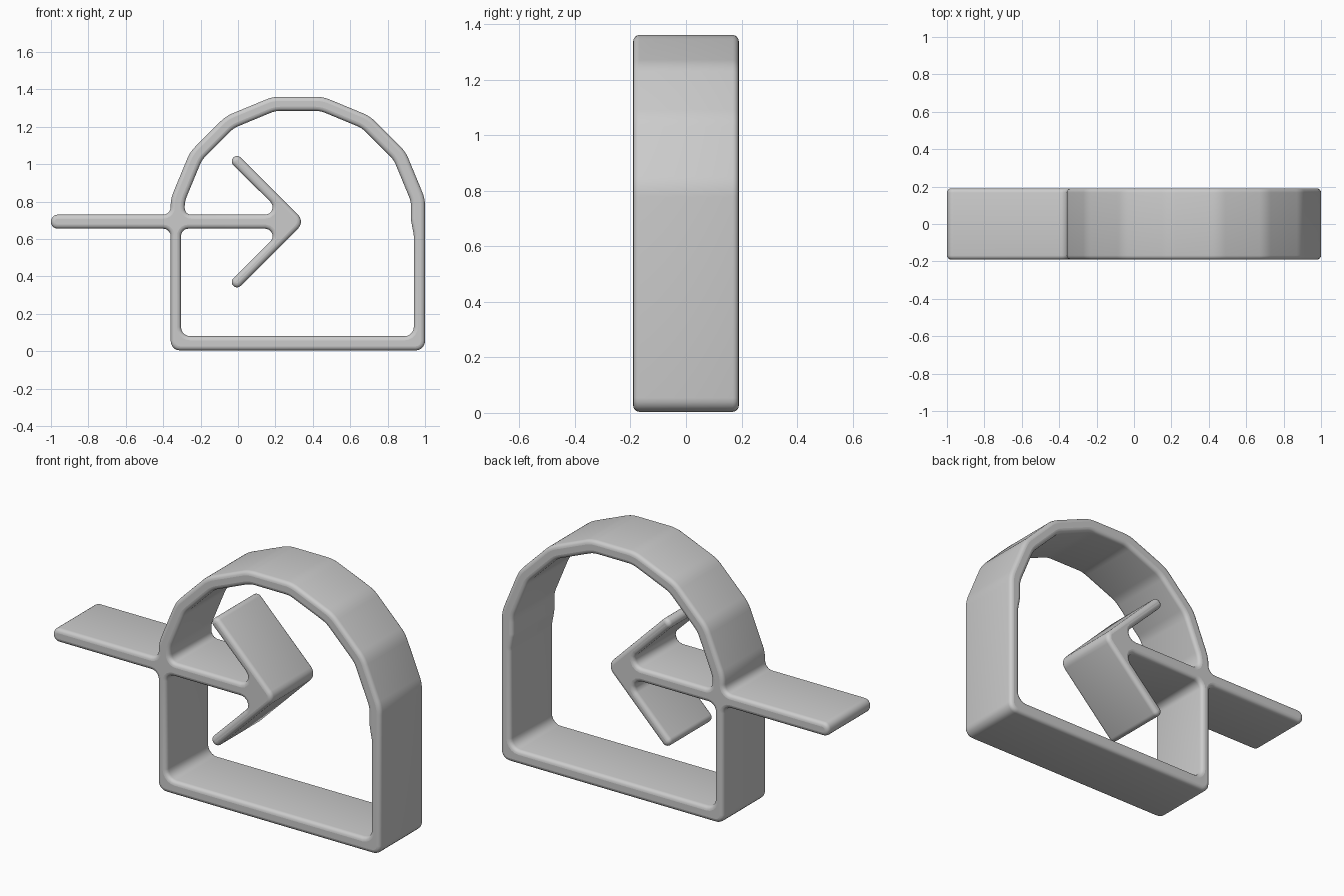
import bpy
import math
from mathutils import Vector

cube = bpy.data.objects.get("Cube")
if cube:
    bpy.data.objects.remove(cube, do_unlink=True)

grey = bpy.data.materials.new("light_grey")
grey.use_nodes = True
grey.diffuse_color = (0.6, 0.6, 0.6, 1)
grey.node_tree.nodes["Principled BSDF"].inputs["Base Color"].default_value = (0.6, 0.6, 0.6, 1)

HALF_DEPTH = 0.19
EDGE = 0.022
MID = 0.6925            # height of the arrow axis
SHAFT = 0.0375          # half thickness of the arrow shaft
ARCH_X, ARCH_Z = 0.32, 0.68


def rounded(corners, steps=5):
    """Replace each (x, z, radius) corner with a tangent arc."""
    out = []
    for i, (x, z, r) in enumerate(corners):
        p = Vector((x, z))
        a = (Vector(corners[i - 1][:2]) - p).normalized()
        b = (Vector(corners[(i + 1) % len(corners)][:2]) - p).normalized()
        half = a.angle(b) / 2
        centre = p + (a + b).normalized() * (r / math.sin(half))
        reach = r / math.tan(half)
        start, end = p + a * reach - centre, p + b * reach - centre
        sweep = start.angle_signed(end)
        for k in range(steps + 1):
            t = -sweep * k / steps
            c, s = math.cos(t), math.sin(t)
            out.append(centre + Vector((start.x * c - start.y * s,
                                        start.x * s + start.y * c)))
    return out


def arch(radius, soft):
    """Upper half of a sixteen-sided ring, right to left."""
    size = radius / math.cos(math.pi / 16)
    angles = [math.pi * (2 * k + 1) / 16 for k in range(8)]
    return [(ARCH_X + size * math.cos(t), ARCH_Z + size * math.sin(t), soft) for t in angles]


# Outer outline: arched frame with the arrow tail sticking out
outer = [(-0.36, 0.004, 0.05), (1.0, 0.004, 0.05)] + arch(0.68, 0.19) + [
    (-0.36, MID + SHAFT, 0.04), (-1.0, MID + SHAFT, 0.035),
    (-1.0, MID - SHAFT, 0.035), (-0.36, MID - SHAFT, 0.04)]

# Opening: inside of the frame, running around the arrow head
barb = [(0.2425, SHAFT, 0.04), (-0.045, 0.3225, 0.027), (-0.005, 0.3625, 0.027)]
upper_barb = [(x, MID + z, r) for x, z, r in barb]
lower_barb = [(x, MID - z, r) for x, z, r in reversed(barb)]
opening = ([(-0.305, 0.08, 0.05), (0.94, 0.08, 0.05), (0.94, 0.62, 0.1), (0.925, 0.7, 0.1)]
           + arch(0.605, 0.14) + [(-0.285, MID + SHAFT, 0.035)]
           + upper_barb + [(0.3575, MID, 0.05)] + lower_barb
           + [(-0.305, MID - SHAFT, 0.04)])

# Filled outline with depth and rounded edges
curve = bpy.data.curves.new("outline", "CURVE")
curve.dimensions = "2D"
curve.fill_mode = "BOTH"
curve.extrude = HALF_DEPTH - EDGE
curve.bevel_depth = EDGE
curve.bevel_resolution = 3
curve.offset = -EDGE
for corners in (outer, opening):
    points = rounded(corners)
    spline = curve.splines.new("POLY")
    spline.points.add(len(points) - 1)
    for target, p in zip(spline.points, points):
        target.co = (p.x, p.y, 0, 1)
    spline.use_cyclic_u = True

outline = bpy.data.objects.new("outline", curve)
bpy.context.collection.objects.link(outline)
bpy.context.view_layer.update()
evaluated = outline.evaluated_get(bpy.context.evaluated_depsgraph_get())
mesh = bpy.data.meshes.new_from_object(evaluated)
bpy.data.objects.remove(outline, do_unlink=True)

# Solid arched frame with arrow
sign = bpy.data.objects.new("arched_frame_with_arrow", mesh)
bpy.context.collection.objects.link(sign)
sign.rotation_euler.x = math.pi / 2
mesh.materials.clear()
mesh.materials.append(grey)
bpy.context.view_layer.objects.active = sign
sign.select_set(True)
bpy.ops.object.shade_smooth_by_angle(angle=math.radians(35))
